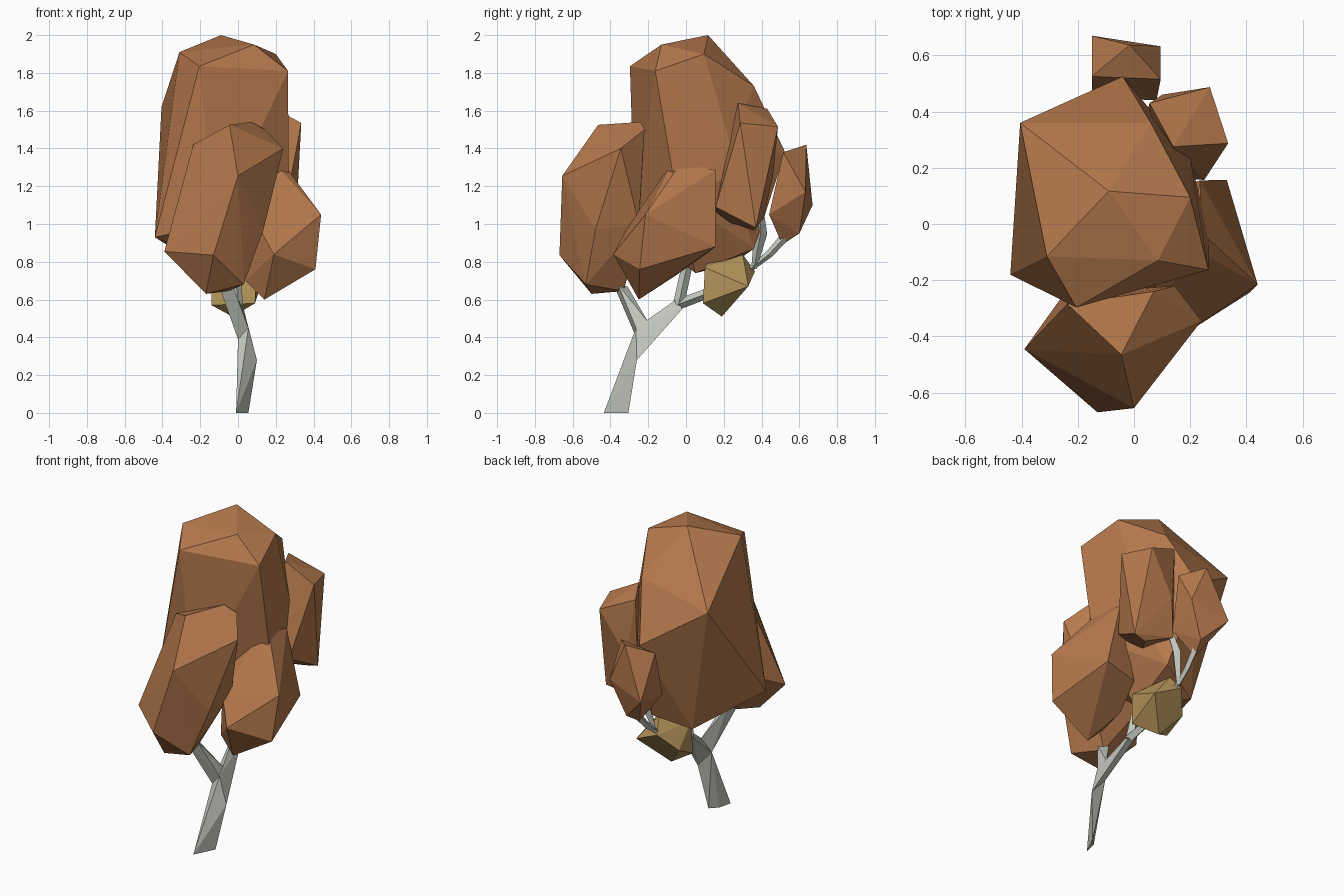
import bpy, bmesh
from mathutils import Vector


def material(name, rgb):
    m = bpy.data.materials.new(name)
    m.diffuse_color = (*rgb, 1)
    return m


RUST = material("rust_leaves", (0.46, 0.19, 0.073))
OCHRE = material("ochre_leaves", (0.46, 0.30, 0.105))
BARK = material("pale_bark", (0.54, 0.57, 0.51))


def finish(bm, name, mat):
    bmesh.ops.recalc_face_normals(bm, faces=bm.faces)
    me = bpy.data.meshes.new(name)
    bm.to_mesh(me)
    bm.free()
    me.materials.append(mat)
    bpy.context.collection.objects.link(bpy.data.objects.new(name, me))


def clump(name, mat, *corners):
    """Faceted block: the convex hull of a few corner points."""
    bm = bmesh.new()
    for c in corners:
        bm.verts.new(c)
    hull = bmesh.ops.convex_hull(bm, input=bm.verts)
    loose = {v for v in hull["geom_interior"] + hull["geom_unused"]
             if isinstance(v, bmesh.types.BMVert)}
    bmesh.ops.delete(bm, geom=list(loose), context='VERTS')
    finish(bm, name, mat)


def limb(name, *stations):
    """Tapered four-sided limb; station = x, y, z, half width, half depth."""
    bm = bmesh.new()
    pts = [Vector(s[:3]) for s in stations]
    side = Vector((1, 0, 0))
    rings = []
    for i, s in enumerate(stations):
        t = pts[min(i + 1, len(pts) - 1)] - pts[max(i - 1, 0)]
        v = side.cross(t).normalized()
        rings.append([bm.verts.new(pts[i] + o) for o in
                      (side * s[3], v * s[4], -side * s[3], -v * s[4])])
    for a, b in zip(rings, rings[1:]):
        for k in range(4):
            n = (k + 1) % 4
            bm.faces.new((a[k], a[n], b[n], b[k]))
    bm.faces.new(rings[0])
    bm.faces.new(rings[-1])
    finish(bm, name, BARK)


# Thin leaning trunk with a triangular top that the two main limbs share
FORK = [(.10, -.26, .28), (0, -.26, .39), (.055, -.265, .45)]
KNEE = [(.03, -.02, .55), (-.03, -.03, .575), (0, -.045, .605)]
clump("trunk", BARK, (-.01, -.435, 0), (.055, -.305, 0), (.01, -.35, 0), *FORK)
clump("main_limb", BARK, *FORK, *KNEE)
clump("front_branch", BARK, *FORK[1:], (.04, -.2, .48),
      (-.10, -.38, .67), (-.03, -.36, .68), (-.07, -.31, .67))

# Branches running into the clumps
limb("back_branch", (0, -.04, .575, .03, .028), (-.02, .12, .635, .025, .027),
     (-.03, .35, .77, .016, .014))
limb("crown_branch", (0, -.04, .57, .028, .03), (-.02, .01, .80, .025, .028),
     (-.03, .04, 1.0, .02, .02))
limb("upper_back_branch", (-.035, .36, .765, .015, .014),
     (.01, .395, .95, .025, .035), (.06, .39, 1.08, .02, .02))
limb("rear_branch", (-.035, .345, .765, .015, .014), (-.03, .44, .84, .018, .02),
     (-.02, .54, .95, .018, .025))

# Tall central crown
clump("crown", RUST, (-.09, .117, 2.0), (.20, .095, 1.90), (.085, -.13, 1.95),
      (.265, -.163, 1.81), (-.31, -.115, 1.91), (-.205, -.297, 1.835),
      (-.405, .36, 1.62), (.06, .36, 1.73), (-.04, .525, 1.38),
      (-.44, -.18, .93), (-.22, .25, .79), (.03, .05, .74),
      (.268, -.05, 1.15), (.05, .36, .87), (-.12, -.27, 1.0),
      (.20, .235, 1.42), (.20, .235, 1.25))

# Front clump
clump("front_clump", RUST, (-.045, -.465, 1.525), (.07, -.24, 1.54),
      (.145, -.22, 1.50), (.24, -.345, 1.40), (-.237, -.285, 1.42),
      (0, -.655, 1.255), (-.13, -.67, .835), (-.39, -.445, .855),
      (-.17, -.50, .63), (.03, -.53, .68), (-.05, -.33, .645),
      (.135, -.48, .97), (.13, -.25, 1.0), (-.25, -.25, .95))

# Right clump
clump("right_clump", RUST, (.24, -.03, 1.32), (.20, -.08, 1.315),
      (.235, .155, 1.285), (.44, -.215, 1.05), (.41, -.245, .76),
      (.19, -.385, .84), (.14, -.25, .60), (.33, .157, .88),
      (.04, -.23, .70), (.06, -.05, .73), (.06, -.18, 1.12),
      (.1, .12, .85), (.1, -.30, 1.0))

# Upper back right clump
clump("back_right_clump", RUST, (.14, .275, 1.64), (.055, .43, 1.61),
      (.27, .487, 1.515), (.335, .287, 1.535), (.25, .157, 1.09),
      (.08, .165, 1.03), (.305, .37, .98), (.22, .36, .965),
      (.05, .41, 1.03), (.10, .46, 1.25))

# Rear clump
clump("rear_clump", RUST, (-.015, .637, 1.42), (.095, .515, 1.38),
      (-.15, .525, 1.36), (.095, .632, 1.17), (-.15, .67, 1.10),
      (0, .60, .95), (-.03, .51, .89), (-.15, .45, 1.07), (.08, .44, 1.05))

# Small ochre clump under the crown
clump("ochre_clump", OCHRE, (-.03, .19, .51), (-.14, .13, .57),
      (.09, .09, .58), (.10, .10, .77), (.12, .33, .67), (-.05, .365, .75),
      (-.02, .30, .84), (-.14, .15, .78), (-.14, .27, .64), (0, .12, .81))
